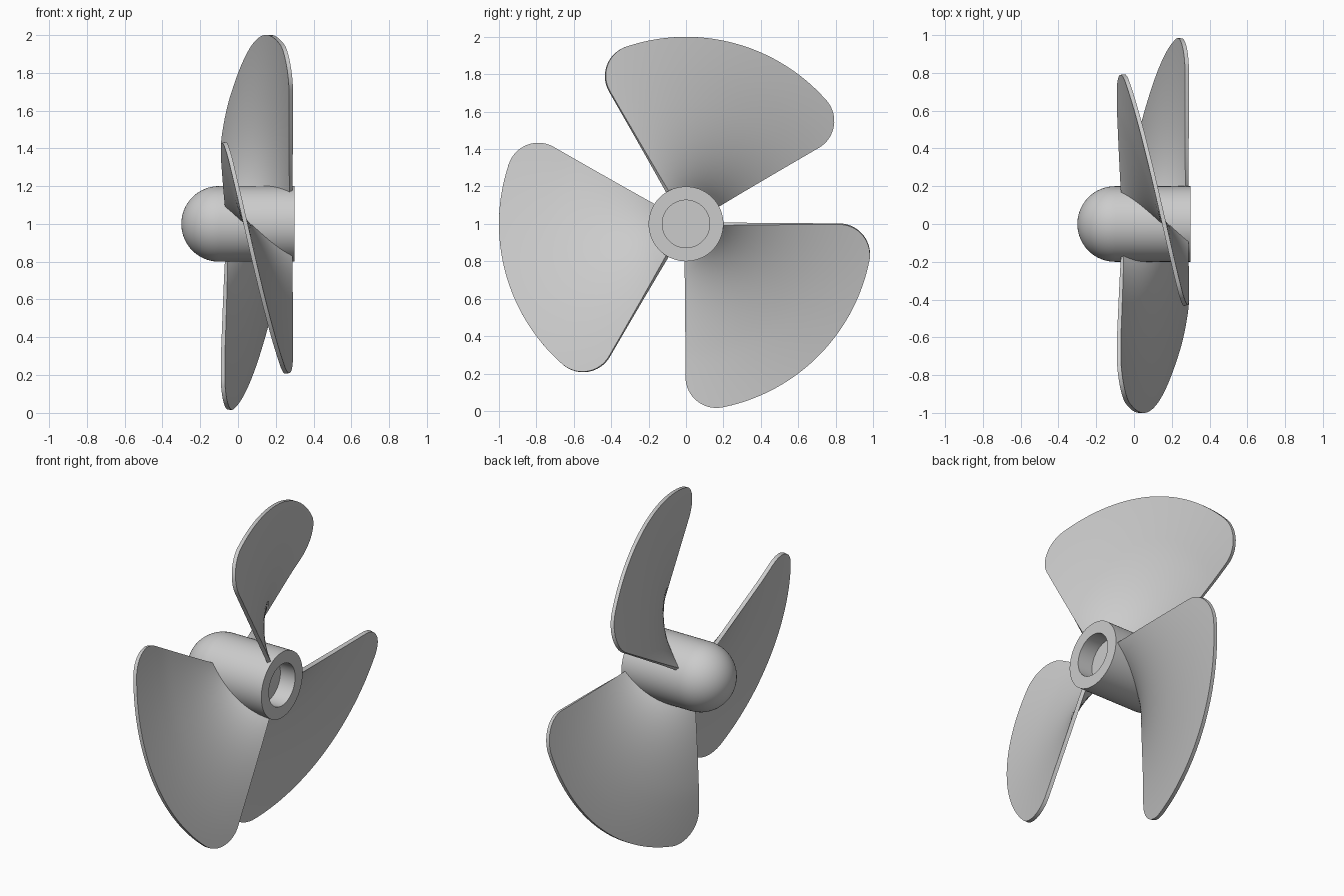
import bpy
import bmesh
import math
from mathutils import Matrix

cube = bpy.data.objects.get("Cube")
if cube:
    bpy.data.objects.remove(cube, do_unlink=True)

AXIS_HEIGHT = 1.0
HUB_RADIUS = 0.2
HUB_BACK = 0.298
BORE_RADIUS = 0.127
BORE_DEPTH = 0.1
TIP_RADIUS = 1.0
CORNER = 0.165
SWEEP = math.pi / 2
THICKNESS = 0.022

# Single grey finish
grey = bpy.data.materials.new("light grey metal")
grey.use_nodes = True
colour = (0.6, 0.6, 0.6, 1)
grey.diffuse_color = colour
grey.node_tree.nodes["Principled BSDF"].inputs["Base Color"].default_value = colour


def finish(name, bm):
    """Turn a bmesh into a named object on the propeller axis."""
    mesh = bpy.data.meshes.new(name)
    bmesh.ops.recalc_face_normals(bm, faces=bm.faces[:])
    bm.to_mesh(mesh)
    bm.free()
    mesh.materials.append(grey)
    obj = bpy.data.objects.new(name, mesh)
    bpy.context.collection.objects.link(obj)
    obj.location.z = AXIS_HEIGHT
    return obj


def activate(obj):
    bpy.ops.object.select_all(action='DESELECT')
    obj.select_set(True)
    bpy.context.view_layer.objects.active = obj


def smooth(obj):
    activate(obj)
    bpy.ops.object.shade_smooth_by_angle(angle=math.radians(35))


# Hub: domed nose, cylinder and blind bore, turned around the x axis
dome_steps = 16
dome_centre = -0.1
profile = []
for i in range(dome_steps + 1):
    t = SWEEP * i / dome_steps
    profile.append((dome_centre - HUB_RADIUS * math.cos(t), HUB_RADIUS * math.sin(t)))
floor_x = HUB_BACK - BORE_DEPTH
profile += [(HUB_BACK, HUB_RADIUS), (HUB_BACK, BORE_RADIUS),
            (floor_x, BORE_RADIUS), (floor_x, 0)]

bm = bmesh.new()
points = [bm.verts.new((x, 0, r)) for x, r in profile]
edges = [bm.edges.new(pair) for pair in zip(points, points[1:])]
bmesh.ops.spin(bm, geom=points + edges, cent=(0, 0, 0), axis=(1, 0, 0),
               angle=math.tau, steps=72, use_duplicate=False)
bmesh.ops.remove_doubles(bm, verts=bm.verts[:], dist=0.0001)
smooth(finish("hub", bm))


def blade_rows():
    """Radius and angular inset of each row: straight sides, then round corners."""
    straight_end = math.sqrt((TIP_RADIUS - CORNER) ** 2 - CORNER ** 2)
    root = 0.165
    rows = [(root + (straight_end - root) * i / 14, 0.0) for i in range(14)]
    top = math.atan2(CORNER, straight_end)
    for i in range(17):
        t = -SWEEP + (SWEEP + top) * i / 16
        a = straight_end + CORNER * math.cos(t)
        b = CORNER + CORNER * math.sin(t)
        rows.append((math.hypot(a, b), math.atan2(b, a)))
    return rows


def blade_point(radius, angle):
    """Point on the screw surface, leaning back slightly near the root."""
    u = angle / SWEEP
    lean = 0.018 * (1 - u) * max(0, (0.7 - radius) / 0.5)
    x = -0.08 + 0.36 * u + lean
    return (x, radius * math.cos(angle), radius * math.sin(angle))


# Three twisted sector blades
columns = 40
for number, name in enumerate(("upper_blade", "front_blade", "lower_blade")):
    bm = bmesh.new()
    grid = []
    for radius, inset in blade_rows():
        span = SWEEP - 2 * inset
        grid.append([bm.verts.new(blade_point(radius, inset + span * j / columns))
                     for j in range(columns + 1)])
    for low, high in zip(grid, grid[1:]):
        for j in range(columns):
            bm.faces.new((low[j], low[j + 1], high[j + 1], high[j]))
    turn = math.radians(30 + 120 * number)
    bmesh.ops.transform(bm, matrix=Matrix.Rotation(turn, 4, 'X'), verts=bm.verts[:])
    blade = finish(name, bm)
    activate(blade)
    solid = blade.modifiers.new("thickness", 'SOLIDIFY')
    solid.thickness = THICKNESS
    solid.offset = 0
    bpy.ops.object.modifier_apply(modifier=solid.name)
    smooth(blade)
